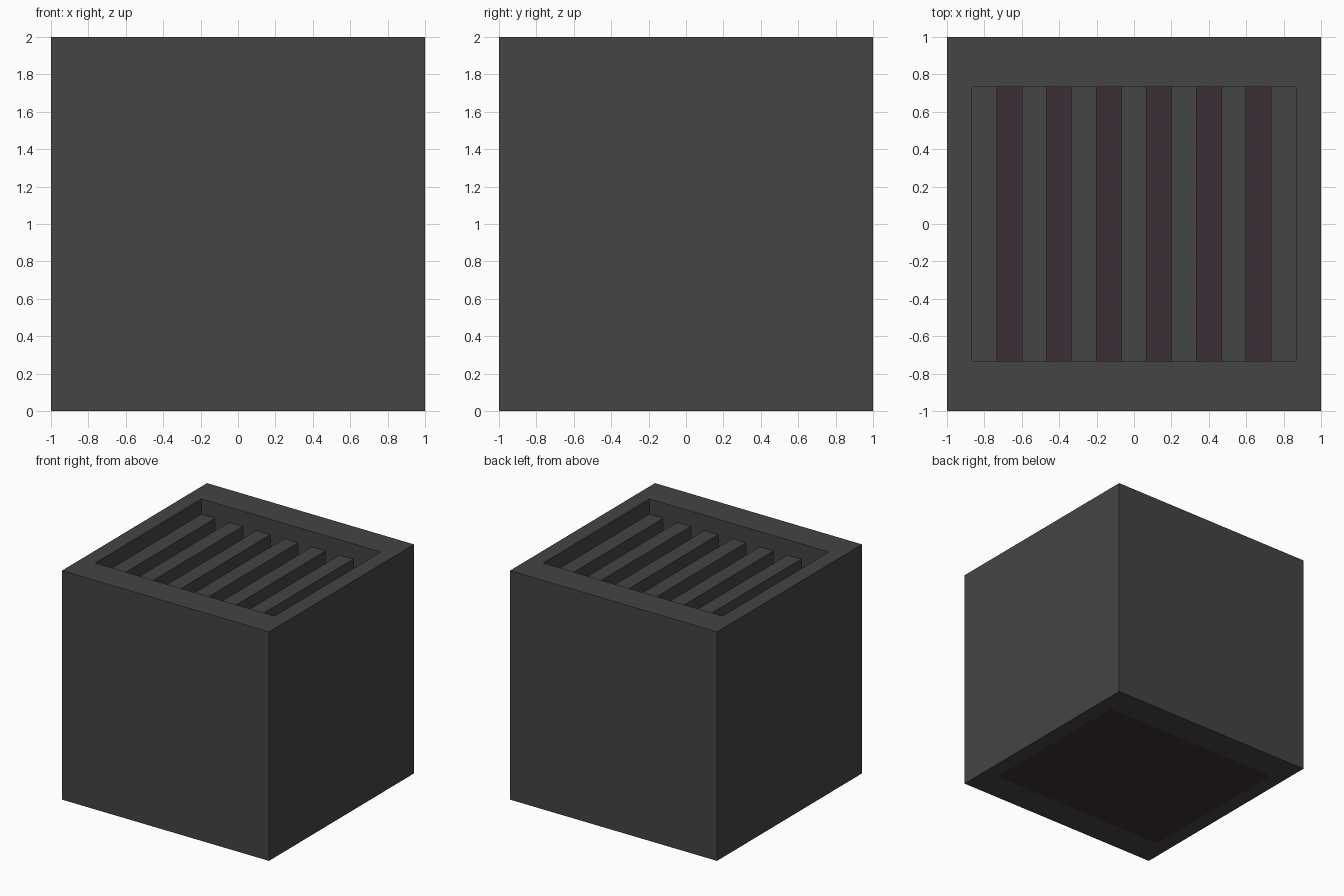
import bpy
import bmesh

if "Cube" in bpy.data.objects:
    bpy.data.objects.remove(bpy.data.objects["Cube"], do_unlink=True)

U = 2 / 15                     # module: the block is 15 units wide
HX, HY = 6.5 * U, 5.5 * U      # half size of the shaft opening


def material(name, rgb):
    m = bpy.data.materials.new(name)
    m.use_nodes = True
    m.diffuse_color = (*rgb, 1)
    m.node_tree.nodes["Principled BSDF"].inputs["Base Color"].default_value = (*rgb, 1)
    return m


def add_object(name, bm, mat):
    bmesh.ops.recalc_face_normals(bm, faces=bm.faces)
    mesh = bpy.data.meshes.new(name)
    bm.to_mesh(mesh)
    bm.free()
    mesh.materials.append(mat)
    obj = bpy.data.objects.new(name, mesh)
    bpy.context.collection.objects.link(obj)
    return obj


def box(name, lo, hi, mat):
    bm = bmesh.new()
    bmesh.ops.create_cube(bm, size=1)
    for v in bm.verts:
        v.co = [(a + b) / 2 + c * (b - a) for a, b, c in zip(lo, hi, v.co)]
    return add_object(name, bm, mat)


grey = material("charcoal grey", (0.058, 0.058, 0.058))
plum = material("dark plum", (0.048, 0.028, 0.038))

# Casing: square block with a rectangular shaft through it
bm = bmesh.new()
corners = [(-1, -1), (1, -1), (1, 1), (-1, 1)]
rings = [[bm.verts.new((x * sx, y * sy, z)) for x, y in corners]
         for sx, sy, z in [(1, 1, 0), (1, 1, 2), (HX, HY, 2), (HX, HY, 0)]]
for k in range(4):
    a, b = rings[k], rings[(k + 1) % 4]
    for i in range(4):
        j = (i + 1) % 4
        bm.faces.new((a[i], a[j], b[j], b[i]))
add_object("casing", bm, grey)

# Core: fills the shaft below the grille, flush with the underside
box("core", (-HX, -HY, 0), (HX, HY, 2 - 2 * U), plum)

# Grille: seven slats, sunk one unit below the rim
for i in range(7):
    x = (2 * i - 6) * U
    box(f"grille_slat_{i + 1}", (x - U / 2, -HY, 2 - 2 * U), (x + U / 2, HY, 2 - U), grey)
